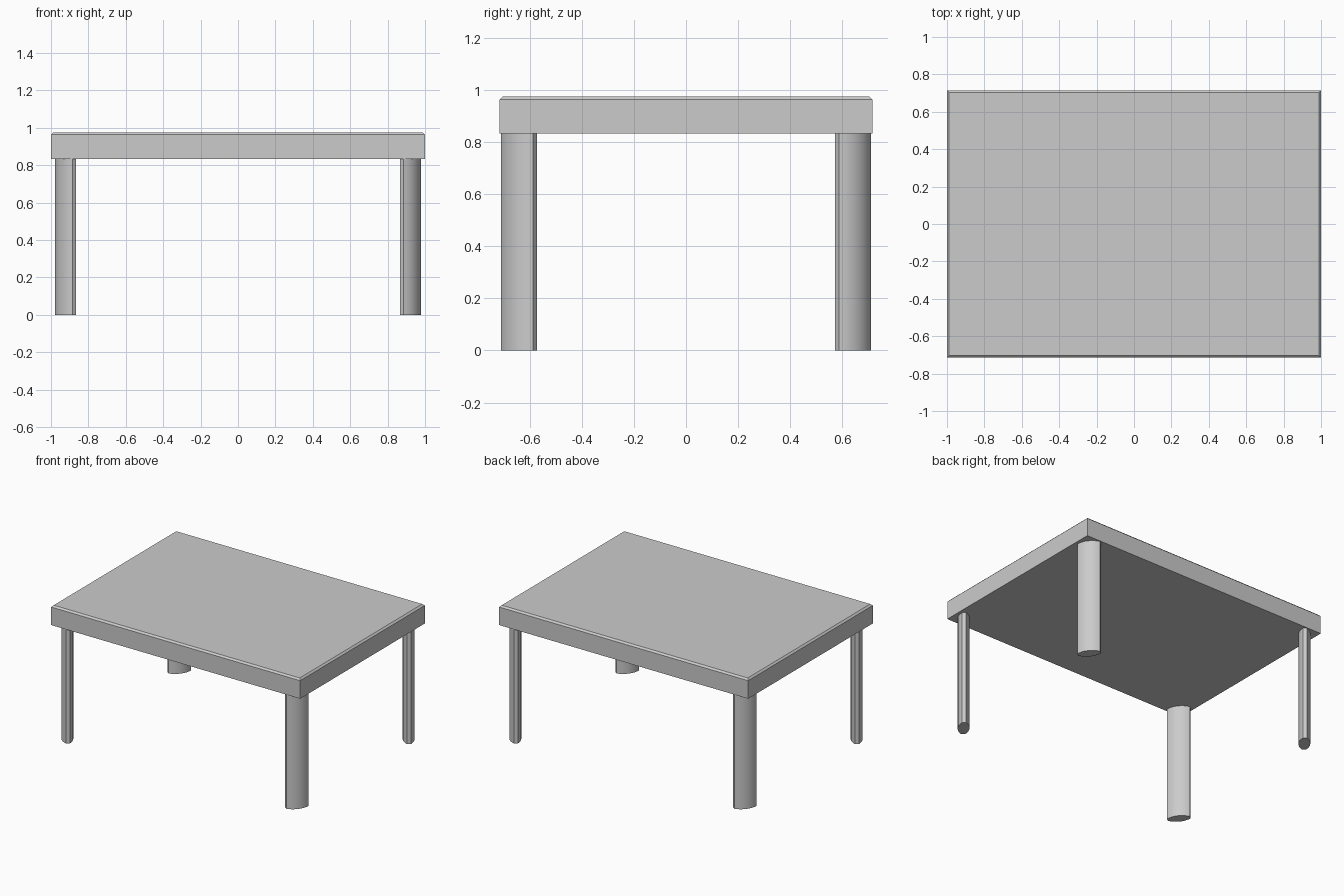
import bpy, bmesh, math

if "Cube" in bpy.data.objects:
    bpy.data.objects.remove(bpy.data.objects["Cube"])

TOP_X, TOP_Y = 1.0, 0.715
TOP_Z0, TOP_Z1 = 0.832, 0.975
CH = 0.012


def make_object(name, bm, smooth=False):
    bmesh.ops.recalc_face_normals(bm, faces=bm.faces[:])
    mesh = bpy.data.meshes.new(name)
    bm.to_mesh(mesh)
    bm.free()
    obj = bpy.data.objects.new(name, mesh)
    bpy.context.collection.objects.link(obj)
    if smooth:
        bpy.ops.object.select_all(action='DESELECT')
        obj.select_set(True)
        bpy.context.view_layer.objects.active = obj
        bpy.ops.object.shade_smooth_by_angle(angle=math.radians(30))
    return obj


# Table top: slab with a small chamfer around its upper rim
bm = bmesh.new()
bmesh.ops.create_cube(bm, size=1)
for v in bm.verts:
    v.co.x *= 2 * TOP_X
    v.co.y *= 2 * TOP_Y
    v.co.z = TOP_Z1 if v.co.z > 0 else TOP_Z0
rim = [e for e in bm.edges if all(v.co.z > TOP_Z1 - 1e-4 for v in e.verts)]
bmesh.ops.bevel(bm, geom=rim, offset=CH, segments=1, affect='EDGES')
make_object("table_top", bm)


# Leg section: two shallow arcs joined by narrow flat ends
def leg_section(half_w=0.077, flat=0.013, bulge=0.026, steps=8):
    radius = (half_w ** 2 + bulge ** 2) / (2 * bulge)
    span = math.asin(half_w / radius)
    arc = []
    for i in range(steps + 1):
        a = -span + 2 * span * i / steps
        arc.append((radius * math.sin(a), flat + bulge - radius * (1 - math.cos(a))))
    return arc + [(-u, -v) for u, v in arc]


# Legs: wide side turned toward each corner, mirrored to all four
def make_leg(name, sx, sy):
    a = math.radians(37)
    ca, sa = math.cos(a), math.sin(a)
    bm = bmesh.new()
    verts = [bm.verts.new((sx * (0.922 + sa * u + ca * v),
                           sy * (0.641 - ca * u + sa * v), 0))
             for u, v in leg_section()]
    base = bm.faces.new(verts)
    ext = bmesh.ops.extrude_face_region(bm, geom=[base], use_keep_orig=True)
    for g in ext["geom"]:
        if isinstance(g, bmesh.types.BMVert):
            g.co.z = TOP_Z0
    make_object(name, bm, smooth=True)


for sy, fb in ((-1, "front"), (1, "back")):
    for sx, lr in ((-1, "left"), (1, "right")):
        make_leg(f"{fb}_{lr}_leg", sx, sy)
